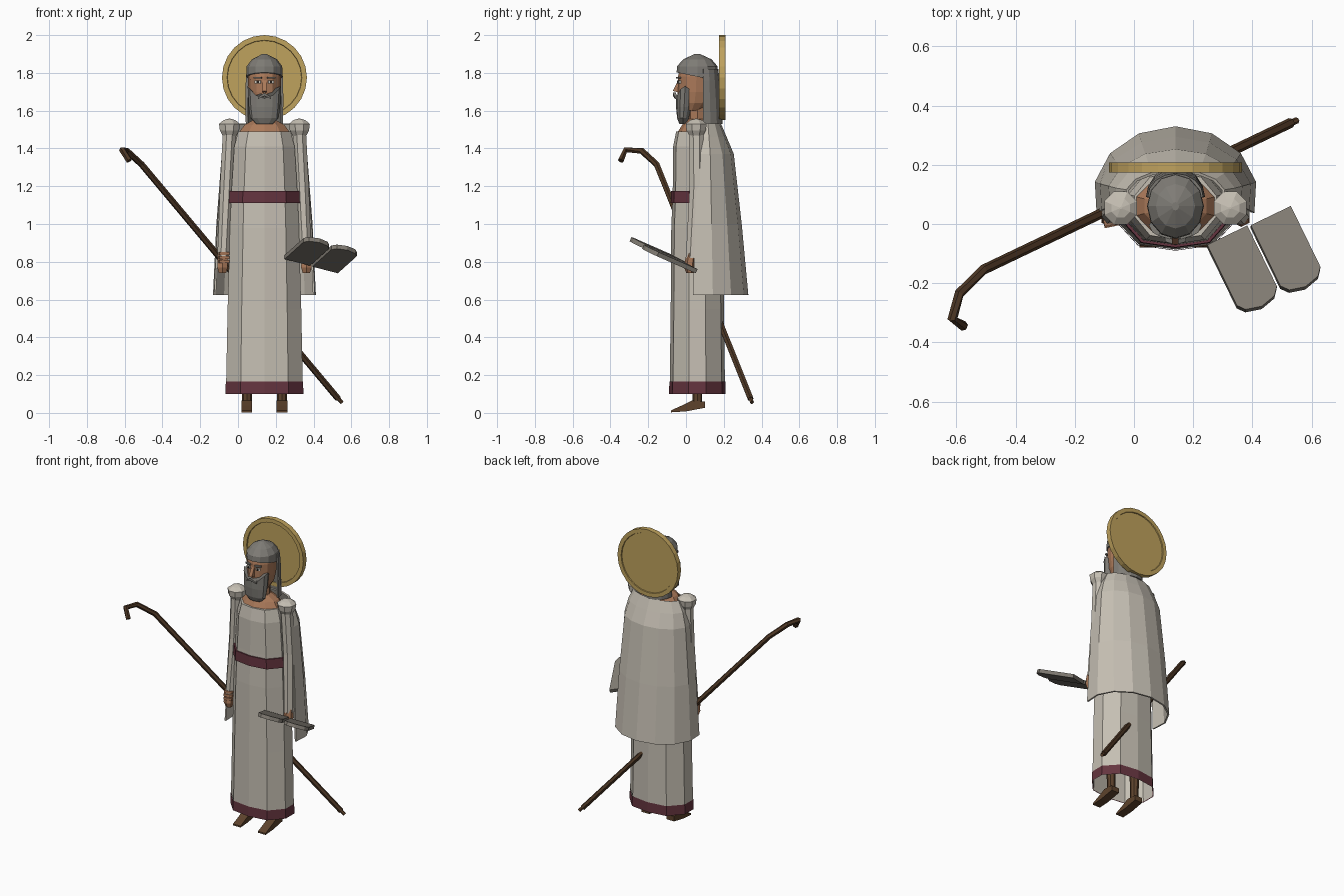
import bpy, bmesh, math
from mathutils import Vector

if "Cube" in bpy.data.objects:
    bpy.data.objects.remove(bpy.data.objects["Cube"])

CX = 0.14  # figure's centre line


def material(name, r, g, b):
    m = bpy.data.materials.new(name)
    m.diffuse_color = (r, g, b, 1)
    m.use_nodes = True
    m.node_tree.nodes["Principled BSDF"].inputs["Base Color"].default_value = m.diffuse_color
    return m


CLOTH = material("pale_cloth", 0.56, 0.52, 0.45)
GREY = material("grey_cloth", 0.21, 0.20, 0.18)
STONE = material("stone", 0.22, 0.20, 0.17)
MAROON = material("maroon", 0.13, 0.035, 0.05)
SKIN = material("skin", 0.40, 0.19, 0.10)
WOOD = material("wood", 0.075, 0.038, 0.018)
LEATHER = material("leather", 0.11, 0.055, 0.025)
GOLD = material("gold", 0.52, 0.36, 0.11)
WHITE = material("eye_white", 0.6, 0.58, 0.52)
DARK = material("dark", 0.02, 0.015, 0.012)


def finish(name, bm, mat):
    bmesh.ops.recalc_face_normals(bm, faces=bm.faces)
    me = bpy.data.meshes.new(name)
    bm.to_mesh(me)
    bm.free()
    me.materials.append(mat)
    ob = bpy.data.objects.new(name, me)
    bpy.context.collection.objects.link(ob)
    return ob


def loft(name, rings, mat, closed=True, caps=(True, True)):
    """Skin a stack of equal-length point rings."""
    bm = bmesh.new()
    vs = [[bm.verts.new(p) for p in r] for r in rings]
    n = len(rings[0])
    for a, b in zip(vs, vs[1:]):
        for i in range(n if closed else n - 1):
            j = (i + 1) % n
            bm.faces.new((a[i], a[j], b[j], b[i]))
    if closed and caps[0]:
        bm.faces.new(vs[0])
    if closed and caps[1]:
        bm.faces.new(vs[-1])
    return finish(name, bm, mat)


def oval(x, y, z, rx, ry, n=10, start=-90, sweep=360, square=1.0):
    """Horizontal oval or arc; square < 1 flattens front and back."""
    pts = []
    for i in range(n if sweep == 360 else n + 1):
        a = math.radians(start + sweep * i / n)
        s = math.sin(a)
        if abs(s) > 0.5:
            s = math.copysign(abs(s) ** square, s)
        pts.append((x + rx * math.cos(a), y + ry * s, z))
    return pts


def box(name, loc, size, mat, rot=0.0):
    bm = bmesh.new()
    bmesh.ops.create_cube(bm, size=1)
    for v in bm.verts:
        v.co = Vector(v.co) * Vector(size)
    ob = finish(name, bm, mat)
    ob.location, ob.rotation_euler = loc, (0, 0, rot)
    return ob


def prism(name, outline, offset, mat):
    off = Vector(offset)
    return loft(name, [[Vector(p) - off for p in outline],
                       [Vector(p) + off for p in outline]], mat)


def thicken(ob, t):
    m = ob.modifiers.new("thickness", "SOLIDIFY")
    m.thickness, m.offset = t, 0


def robe_rings(rows):
    return [oval(CX, 0.06, z, rx, ry, square=0.6) for z, rx, ry in rows]


# Robe with hem band and belt
loft("robe", robe_rings([(0.165, 0.213, 0.146), (0.55, 0.205, 0.141), (0.98, 0.192, 0.138),
     (1.12, 0.186, 0.132), (1.2, 0.182, 0.130), (1.41, 0.168, 0.128), (1.49, 0.146, 0.112)]),
     CLOTH, caps=(False, True))
loft("hem_band", robe_rings([(0.10, 0.217, 0.150), (0.165, 0.215, 0.148)]), MAROON, caps=(False, False))
loft("hem_lining", robe_rings([(0.102, 0.212, 0.145), (0.30, 0.205, 0.139)]), CLOTH, caps=(False, False))
loft("belt", robe_rings([(1.11, 0.197, 0.141), (1.175, 0.194, 0.139)]), MAROON)

# Shoulders, neck and head
loft("upper_chest", [oval(CX, 0.06, z, rx, ry) for z, rx, ry in
     [(1.485, 0.142, 0.105), (1.525, 0.11, 0.08), (1.555, 0.055, 0.055)]], SKIN)
loft("neck", [oval(CX, 0.06, z, 0.052, 0.05, 8) for z in (1.53, 1.66)], SKIN)
loft("head", [oval(CX, y, z, rx, ry, 12) for z, y, rx, ry in
     [(1.60, 0.03, 0.055, 0.06), (1.64, 0.045, 0.077, 0.085), (1.70, 0.052, 0.086, 0.097),
      (1.78, 0.055, 0.087, 0.098), (1.84, 0.058, 0.075, 0.085), (1.875, 0.06, 0.03, 0.04)]], SKIN)

# Face details
prism("nose", [(CX, -0.04, 1.765), (CX, -0.07, 1.705), (CX, -0.035, 1.695)], (0.011, 0, 0), SKIN)
for s in (-1, 1):
    box("eye", (CX + s * 0.035, -0.037, 1.752), (0.032, 0.009, 0.014), WHITE, s * 0.33)
    box("pupil", (CX + s * 0.034, -0.041, 1.752), (0.012, 0.007, 0.013), DARK, s * 0.33)
    box("eyebrow", (CX + s * 0.036, -0.040, 1.774), (0.042, 0.012, 0.010), GREY, s * 0.33)
    prism("moustache", [(CX, -0.062, 1.695), (CX + s * 0.035, -0.052, 1.672),
          (CX + s * 0.035, -0.05, 1.662), (CX, -0.062, 1.678)], (0, 0.008, 0), GREY)

# Beard, with its upper edge rising toward the ears
beard = [oval(CX, y, z, rx, ry, 12) for z, y, rx, ry in
         [(1.53, -0.015, 0.045, 0.02), (1.56, -0.015, 0.075, 0.032),
          (1.62, -0.010, 0.083, 0.043), (1.665, -0.005, 0.089, 0.048)]]
beard[-1] = [(x, y, z + 0.065 * (abs(x - CX) / 0.089) ** 2) for x, y, z in beard[-1]]
loft("beard", beard, GREY)

# Head cloth: tilted cap and hanging veil
cap = [oval(CX, 0.06, z, rx, ry, 12) for z, rx, ry in
       [(1.78, 0.096, 0.11), (1.835, 0.094, 0.107), (1.872, 0.066, 0.075), (1.90, 0.012, 0.014)]]
cap[0] = [(x, y, z - 0.2 * (y - 0.06)) for x, y, z in cap[0]]
loft("cap", cap, GREY)
thicken(loft("veil", [oval(CX, 0.09, z, rx, ry, 8, 0, 180) for z, rx, ry in
        [(1.82, 0.088, 0.075), (1.76, 0.093, 0.082), (1.66, 0.094, 0.09), (1.53, 0.093, 0.098)]],
        GREY, closed=False), 0.012)


# Halo: disc with a raised rim on both faces
def upright_ring(r, y, n=24):
    return [(CX + r * math.sin(2 * math.pi * i / n), y,
             1.775 + r * math.cos(2 * math.pi * i / n)) for i in range(n)]


loft("halo", [upright_ring(r, y) for r, y in
     [(0.196, 0.182), (0.198, 0.174), (0.225, 0.174), (0.225, 0.208), (0.198, 0.208), (0.196, 0.202)]], GOLD)

# Cape: open at the front
thicken(loft("cape", [oval(CX, y, z, rx, ry, 8, -16, 212) for z, y, rx, ry in
        [(0.625, 0.10, 0.272, 0.225), (1.0, 0.10, 0.254, 0.19), (1.37, 0.10, 0.225, 0.148),
         (1.46, 0.10, 0.20, 0.11), (1.53, 0.10, 0.165, 0.08)]], CLOTH, closed=False), 0.01)

# Arms, legs and sandals, on both sides
for s in (-1, 1):
    sx = CX + s * 0.185
    loft("shoulder_cap", [oval(sx, 0.054, z, r, r, 8, 22.5) for z, r in
         [(1.465, 0.038), (1.495, 0.055), (1.53, 0.060), (1.55, 0.034), (1.558, 0.004)]], CLOTH)
    loft("sleeve", [oval(CX + s * x, y, z, rx, ry, 8, 22.5) for x, y, z, rx, ry in
         [(0.185, 0.054, 1.49, 0.038, 0.042), (0.20, 0.058, 1.20, 0.038, 0.042),
          (0.218, 0.038, 0.82, 0.034, 0.042)]], CLOTH)
    loft("hand", [oval(CX + s * 0.222, y, z, rx, ry, 6) for y, z, rx, ry in
         [(0.02, 0.74, 0.022, 0.018), (0.018, 0.77, 0.032, 0.028),
          (0.025, 0.82, 0.030, 0.028), (0.03, 0.86, 0.022, 0.022)]], SKIN)
    lx = CX + s * 0.093
    loft("leg", [oval(lx, 0.06, z, r, r, 8) for z, r in [(0.04, 0.026), (0.12, 0.026), (0.6, 0.045)]], LEATHER)
    prism("sandal", [(lx, -0.08, 0.003), (lx, 0.0, 0.008), (lx, 0.1, 0.027), (lx, 0.1, 0.06),
          (lx, 0.03, 0.065), (lx, -0.02, 0.04), (lx, -0.08, 0.013)], (0.028, 0, 0), LEATHER)
# Gripping fingers around the staff
for k in range(3):
    box("finger", (-0.075, 0.012 - k * 0.003, 0.845 - k * 0.022), (0.055, 0.03, 0.016), SKIN, 0.2)


# Staff with a crook
def tube(name, path, radius, mat, n=6):
    pts = [Vector(p) for p in path]
    side = Vector((0.43, -0.9, 0))
    rings = []
    for i, p in enumerate(pts):
        a, b = pts[max(i - 1, 0)], pts[min(i + 1, len(pts) - 1)]
        t = (b - a).normalized()
        u = (side - t * side.dot(t)).normalized()
        side = u
        w = t.cross(u)
        rings.append([p + radius * (u * math.cos(2 * math.pi * k / n) + w * math.sin(2 * math.pi * k / n))
                      for k in range(n)])
    return loft(name, rings, mat)


tube("staff", [(0.53, 0.342, 0.075), (-0.51, -0.155, 1.315), (-0.59, -0.235, 1.388),
     (-0.613, -0.32, 1.392), (-0.575, -0.345, 1.335)], 0.017, WOOD)
tube("staff_tip", [(0.55, 0.35, 0.055), (0.52, 0.337, 0.088)], 0.011, LEATHER)

# Pair of round-topped stone slabs
U, V = Vector((0.135, 0.065, -0.035)), Vector((0.10, -0.205, 0.09))
N = U.cross(V).normalized() * 0.012
for k in range(2):
    base = Vector((0.247, -0.075, 0.825)) + k * Vector((0.147, 0.066, -0.04))
    prism("stone_slab", [base + U * a + V * b for a, b in
          [(0, 0), (1, 0), (1, 1), (0.86, 1.11), (0.5, 1.17), (0.14, 1.11), (0, 1)]], N, STONE)
